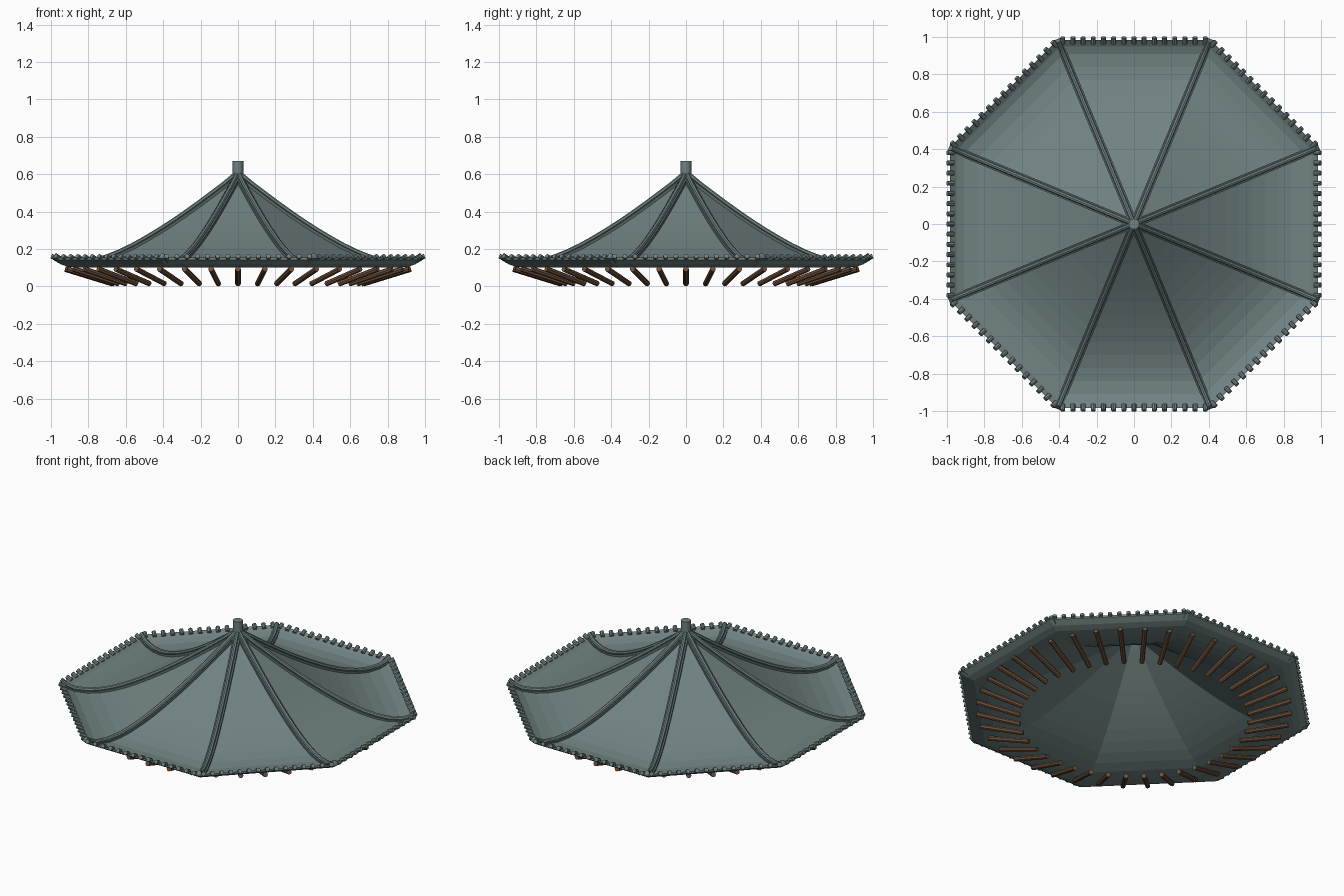
import bpy, bmesh, math
from mathutils import Vector, Matrix

if "Cube" in bpy.data.objects:
    bpy.data.objects.remove(bpy.data.objects["Cube"])


def material(name, rgb):
    m = bpy.data.materials.new(name)
    m.diffuse_color = (*rgb, 1)
    m.use_nodes = True
    m.node_tree.nodes["Principled BSDF"].inputs["Base Color"].default_value = m.diffuse_color
    return m


TILE = material("grey green tile", (0.165, 0.225, 0.225))
RIDGE = material("dark grey green", (0.105, 0.145, 0.145))
WOOD = material("brown wood", (0.16, 0.085, 0.045))

# Roof section: distance from centre to the side's middle, height
PROFILE = [(0.01, .585), (.07, .535), (.14, .482), (.21, .43), (.28, .38), (.35, .332),
           (.42, .287), (.49, .245), (.56, .206), (.63, .172), (.70, .144), (.77, .124),
           (.84, .114), (.91, .118), (.95, .132), (.985, .155)]
COS = math.cos(math.pi / 8)
CORNERS = [math.pi / 8 + i * math.pi / 4 for i in range(8)]


def finish(bm, name, mat, smooth=False):
    bmesh.ops.recalc_face_normals(bm, faces=bm.faces)
    me = bpy.data.meshes.new(name)
    bm.to_mesh(me)
    bm.free()
    me.materials.append(mat)
    ob = bpy.data.objects.new(name, me)
    bpy.context.collection.objects.link(ob)
    if smooth:
        bpy.context.view_layer.objects.active = ob
        ob.select_set(True)
        bpy.ops.object.shade_smooth_by_angle(angle=math.radians(40))
        ob.select_set(False)
    return ob


def loft(bm, rings, closed=False):
    """Skin a list of closed rings; cap the ends unless the rings form a loop."""
    rows = [[bm.verts.new(p) for p in r] for r in rings]
    n = len(rows[0])
    pairs = list(zip(rows, rows[1:])) + ([(rows[-1], rows[0])] if closed else [])
    for a, b in pairs:
        for i in range(n):
            j = (i + 1) % n
            bm.faces.new((a[i], a[j], b[j], b[i]))
    if not closed:
        bm.faces.new(rows[0])
        bm.faces.new(rows[-1])


def rod(bm, a, b, radius, sides):
    a, b = Vector(a), Vector(b)
    rot = (b - a).to_track_quat('Z', 'Y').to_matrix().to_4x4()
    bmesh.ops.create_cone(bm, cap_ends=True, segments=sides, radius1=radius, radius2=radius,
                          depth=(b - a).length, matrix=Matrix.Translation((a + b) / 2) @ rot)


def polar(r, ang, z):
    return Vector((r * math.cos(ang), r * math.sin(ang), z))


# Upturned eight-sided roof shell
bm = bmesh.new()
section = PROFILE + [(a, z - 0.013) for a, z in reversed(PROFILE)]
loft(bm, [[polar(a / COS, c, z) for c in CORNERS] for a, z in section], closed=True)
finish(bm, "roof_shell", TILE)


# Hip ridges: a flat base with a round cap following the roof section
def sweep(bm, ang, shape):
    side = Vector((-math.sin(ang), math.cos(ang), 0))
    pts = [polar(a / COS, ang, z) for a, z in PROFILE]
    rings = []
    for i, p in enumerate(pts):
        t = (pts[min(i + 1, len(pts) - 1)] - pts[max(i - 1, 0)]).normalized()
        up = t.cross(side)
        if up.z < 0:
            up = -up
        rings.append([p + side * u + up * v for u, v in shape])
    loft(bm, rings)


base = [(-.021, -.008), (.021, -.008), (.021, .01), (-.021, .01)]
cap = [(.013 * math.cos(k * math.pi / 4), .014 + .013 * math.sin(k * math.pi / 4)) for k in range(8)]
for name, shape, mat, smooth in (("ridge_bases", base, RIDGE, False), ("ridge_caps", cap, TILE, True)):
    bm = bmesh.new()
    for c in CORNERS:
        sweep(bm, c, shape)
    finish(bm, name, mat, smooth)

# Round tile ends along the eaves
bm = bmesh.new()
half = 0.985 * math.tan(math.pi / 8)
COUNT = 15
for k in range(8):
    rot = Matrix.Rotation(k * math.pi / 4, 3, 'Z')
    for i in range(COUNT):
        y = half * (2 * (i + 0.5) / COUNT - 1)
        rod(bm, rot @ Vector((0.965, y, .146)), rot @ Vector((0.998, y, .162)), .013, 8)
finish(bm, "eave_tile_ends", TILE, True)

# Rafters fanning out beneath the eaves
bm = bmesh.new()
for k in range(40):
    ang = k * math.pi / 20
    rod(bm, polar(.67, ang, .0145), polar(.925, ang, .093), .015, 8)
finish(bm, "rafters", WOOD, True)

# Short post at the peak
bm = bmesh.new()
rod(bm, (0, 0, .56), (0, 0, .67), .029, 12)
finish(bm, "peak_post", TILE, True)
